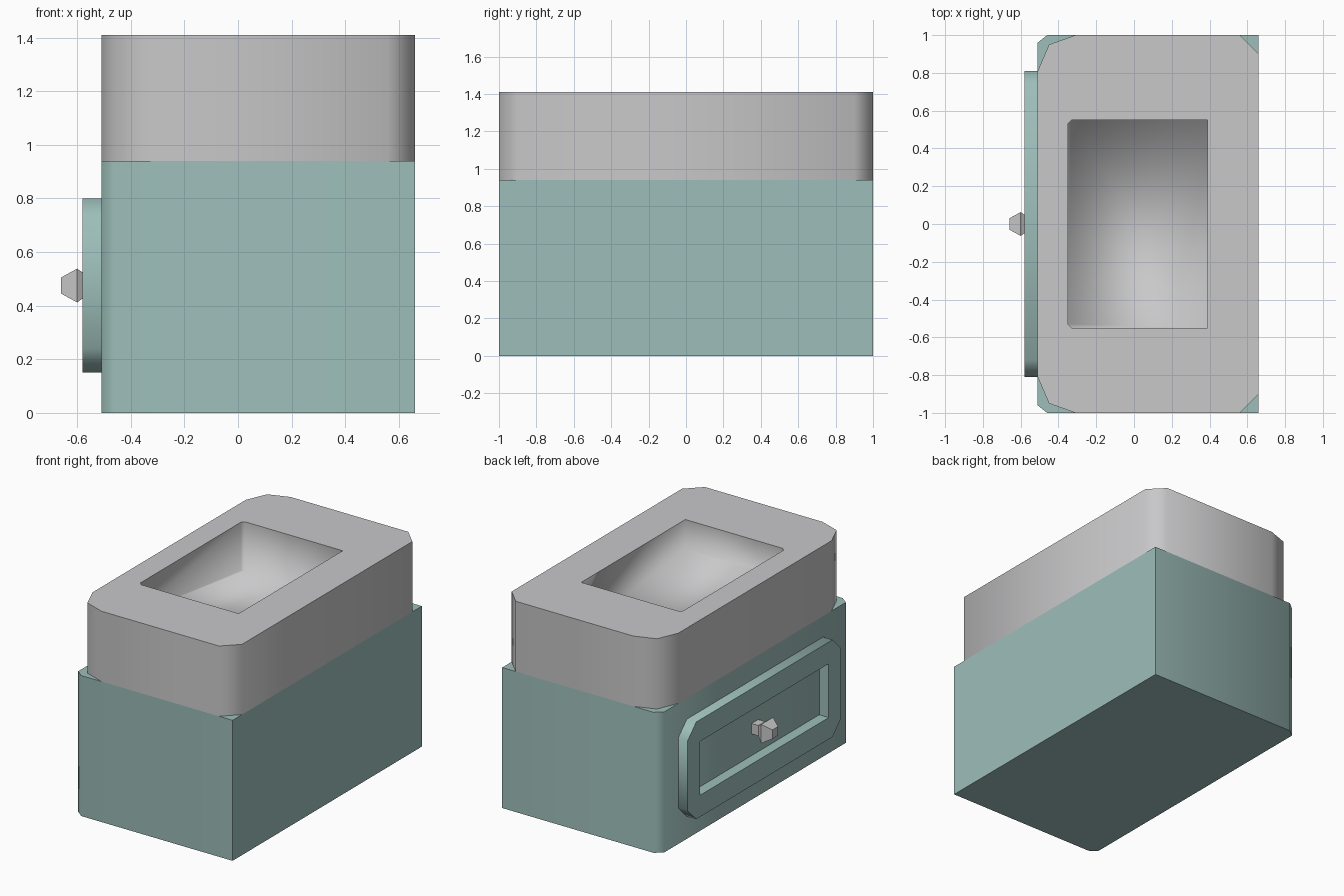
import bpy
import bmesh
import math

cube = bpy.data.objects.get("Cube")
if cube:
    bpy.data.objects.remove(cube, do_unlink=True)


def material(name, rgb):
    mat = bpy.data.materials.new(name)
    mat.use_nodes = True
    mat.diffuse_color = (*rgb, 1)
    mat.node_tree.nodes["Principled BSDF"].inputs["Base Color"].default_value = (*rgb, 1)
    return mat


teal = material("pale teal", (0.34, 0.52, 0.49))
grey = material("light grey", (0.58, 0.58, 0.59))


def finish(name, bm, mat, angle=60, recalc=True):
    """Turn a bmesh into an object, smooth below the given edge angle."""
    if recalc:
        bmesh.ops.recalc_face_normals(bm, faces=bm.faces)
    mesh = bpy.data.meshes.new(name)
    bm.to_mesh(mesh)
    bm.free()
    mesh.materials.append(mat)
    if angle:
        for poly in mesh.polygons:
            poly.use_smooth = True
        mesh.set_sharp_from_angle(angle=math.radians(angle))
    obj = bpy.data.objects.new(name, mesh)
    bpy.context.collection.objects.link(obj)
    return obj


def ring(bm, points):
    return [bm.verts.new(p) for p in points]


def bridge(bm, a, b):
    for i in range(len(a)):
        j = (i + 1) % len(a)
        bm.faces.new((a[i], a[j], b[j], b[i]))


def cap(bm, *loops):
    """Fill an outline, leaving any further loops as holes."""
    edges = []
    for loop in loops:
        for i, v in enumerate(loop):
            nxt = loop[(i + 1) % len(loop)]
            edges.append(bm.edges.get((v, nxt)) or bm.edges.new((v, nxt)))
    bmesh.ops.triangle_fill(bm, edges=edges, use_beauty=True)


def mirrored(half):
    """Complete an outline from its +y half, ordered from +x to -x."""
    return half + [(x, -y) for x, y in reversed(half)]


# Cabinet body, with narrow chamfers on the drawer side
body = mirrored([(0.66, 1.0), (-0.46, 1.0), (-0.51, 0.96)])
bm = bmesh.new()
low = ring(bm, [(x, y, 0) for x, y in body])
high = ring(bm, [(x, y, 0.94) for x, y in body])
bridge(bm, low, high)
cap(bm, low)
cap(bm, high)
finish("cabinet_body", bm, teal)

# Sink block, with an opening in its top
block = mirrored([(0.66, 0.9), (0.56, 1.0), (-0.31, 1.0), (-0.45, 0.95), (-0.51, 0.81)])
opening = mirrored([(0.39, 0.55), (-0.33, 0.55), (-0.35, 0.53)])
TOP = 1.41
bm = bmesh.new()
low = ring(bm, [(x, y, 0.94) for x, y in block])
high = ring(bm, [(x, y, TOP) for x, y in block])
rim = ring(bm, [(x, y, TOP) for x, y in opening])
bridge(bm, low, high)
cap(bm, low)
cap(bm, high, rim)
finish("sink_block", bm, grey)

# Basin, softly shaded, its floor falling towards the back
bm = bmesh.new()
rim = ring(bm, [(x, y, TOP) for x, y in opening])
floor = ring(bm, [(x, y, 1.15 - 0.12 * y) for x, y in opening])
bridge(bm, rim, floor)
bm.faces.new(floor)
for face in bm.faces:
    face.normal_update()
if bm.faces[:][-1].normal.z < 0:
    bmesh.ops.reverse_faces(bm, faces=bm.faces)
finish("basin", bm, grey, angle=180, recalc=False)

# Drawer frame on the left-hand face of the front view, around a recess
MID, C = 0.475, 0.09
W, H = 0.81, 0.325
frame = [(W, C - H), (W, H - C), (W - C, H), (C - W, H),
         (-W, H - C), (-W, C - H), (C - W, -H), (W - C, -H)]
recess = [(0.68, -0.18), (0.68, 0.18), (-0.68, 0.18), (-0.68, -0.18)]
bm = bmesh.new()
back, front = -0.51, -0.58
outer = [ring(bm, [(x, y, MID + z) for y, z in frame]) for x in (back, front)]
inner = [ring(bm, [(x, y, MID + z) for y, z in recess]) for x in (back, front)]
bridge(bm, *outer)
bridge(bm, *inner)
for o, i in zip(outer, inner):
    cap(bm, o, i)
finish("drawer_frame", bm, teal)

# Square faceted knob on a short stem
bm = bmesh.new()
rings = []
for x, r in ((-0.505, 0.035), (-0.56, 0.035), (-0.60, 0.063), (-0.66, 0.03)):
    rings.append(ring(bm, [(x, a * r, MID + b * r)
                           for a, b in ((1, 1), (-1, 1), (-1, -1), (1, -1))]))
for a, b in zip(rings, rings[1:]):
    bridge(bm, a, b)
bm.faces.new(rings[0])
bm.faces.new(rings[-1])
finish("drawer_knob", bm, grey, angle=0)
